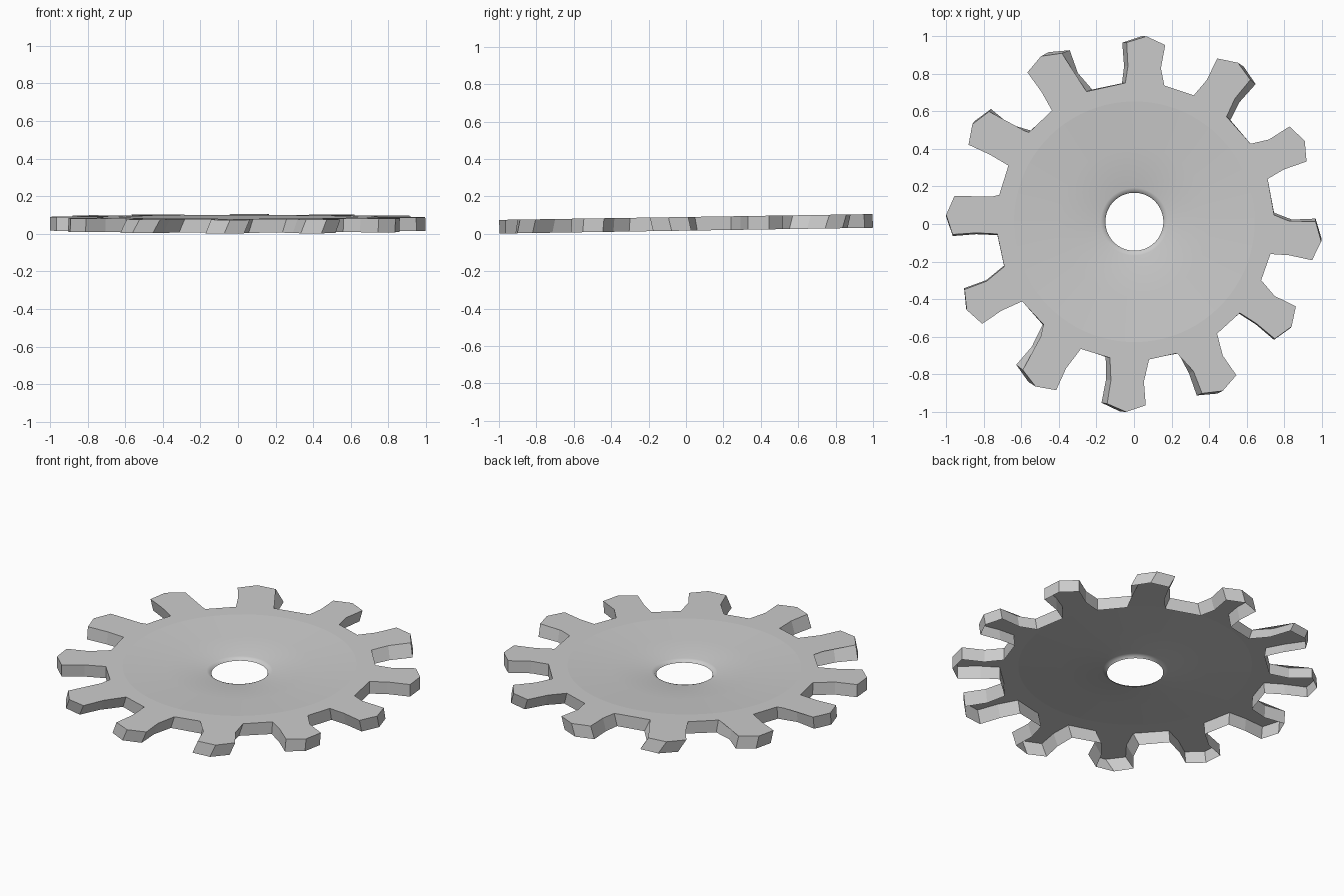
import bpy, bmesh
from math import radians, cos, sin

if "Cube" in bpy.data.objects:
    bpy.data.objects.remove(bpy.data.objects["Cube"])

# Tooth outline: (degrees from tooth centre, radius), rounded by hand
TOOTH = [(8.0, .738), (6.0, .84), (6.1, .966), (0.0, 1.0),
         (-6.1, .966), (-6.0, .84), (-8.2, .738)]
# Hand-cut irregularity of each tooth: (degrees at top, degrees at bottom, length scale)
TEETH = [(-.6, .8, 1), (.4, -1.7, 1.02), (-.8, -.8, 1.01), (-2.2, -1.2, 1),
         (.1, -.3, 1), (1.2, -.6, 1.005), (.8, -1.0, 1), (2.0, -.6, 1.01),
         (.4, 0, 1), (.4, .9, 1), (1.5, .5, 1.01), (2.2, -.4, 1.02)]
# Shallow dish: (radius, height fraction), ending in a small turned-down lip
DISH = [(.64, 1), (.40, .55), (.18, .13), (.164, .02), (.154, -.3)]
HUB = (.002, .012)
N = len(TOOTH) * len(TEETH)


def height(y, frac):
    """Slightly tilted plate: +1 is the top sheet, -1 the bottom of the rim."""
    return .053 + .0155 * y + .0365 * frac


bm = bmesh.new()


def outline(side):
    loop = []
    for k, (top, bottom, scale) in enumerate(TEETH):
        centre = 86.8 - 30 * k + (top if side > 0 else bottom)
        for da, r in TOOTH:
            a = radians(centre + da)
            root = r < .8
            if not root:
                r *= scale
            x = r * cos(a) + (.008 if root else 0)
            y = r * sin(a) + (.014 if root else 0)
            loop.append(bm.verts.new((x, y, height(y, side))))
    return loop


def ring(r, frac):
    loop = []
    for i in range(N):
        a = radians(86.8 + (3 - i) * 360 / N)
        x, y = HUB[0] + r * cos(a), HUB[1] + r * sin(a)
        loop.append(bm.verts.new((x, y, height(y, frac))))
    return loop


def bridge(a, b, smooth):
    for i in range(N):
        j = (i + 1) % N
        f = bm.faces.new((a[j], a[i], b[i], b[j]))
        f.smooth = smooth


# Toothed skirt, open underneath
top, bottom = outline(1), outline(-1)
bridge(bottom, top, False)

# Top sheet: flat toothed rim, then the dish down to the hole
prev = top
for n, (r, frac) in enumerate(DISH):
    loop = ring(r, frac)
    bridge(prev, loop, n > 0)
    prev = loop

bmesh.ops.recalc_face_normals(bm, faces=bm.faces)
# An open shell: make sure the top sheet faces up
bm.faces.ensure_lookup_table()
if bm.faces[N].normal.z < 0:
    bmesh.ops.reverse_faces(bm, faces=bm.faces)

mesh = bpy.data.meshes.new("toothed_wheel")
bm.to_mesh(mesh)
bm.free()
wheel = bpy.data.objects.new("toothed_wheel", mesh)
bpy.context.collection.objects.link(wheel)
